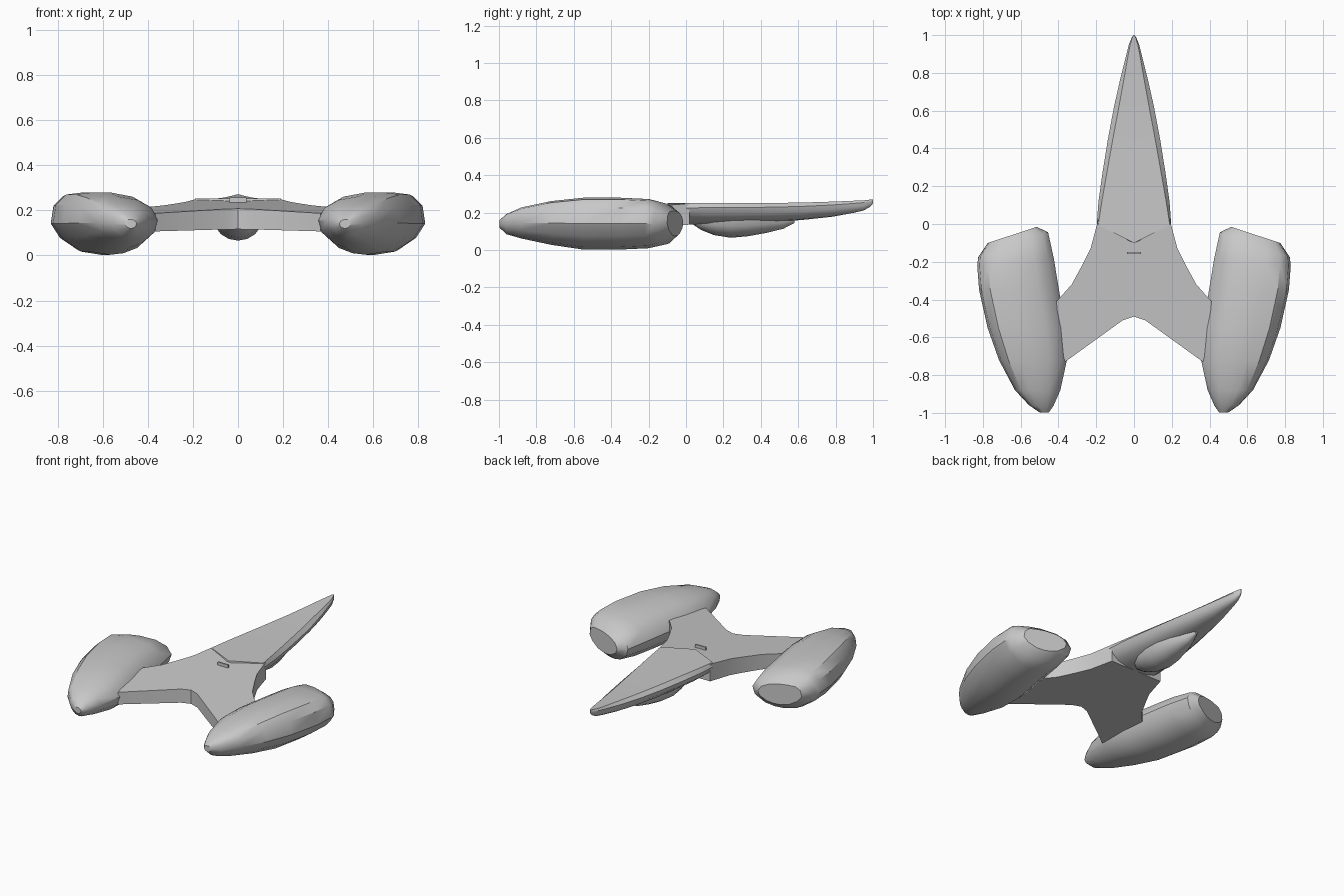
import bpy
import math

cube = bpy.data.objects.get("Cube")
if cube:
    bpy.data.objects.remove(cube, do_unlink=True)

grey = bpy.data.materials.new("hull grey")
grey.use_nodes = True
grey.diffuse_color = (0.58, 0.58, 0.58, 1)
grey.node_tree.nodes["Principled BSDF"].inputs["Base Color"].default_value = (0.58, 0.58, 0.58, 1)


def build(name, verts, faces, angle=None):
    """Mesh object with consistent normals, optionally smooth below an angle."""
    import bmesh
    mesh = bpy.data.meshes.new(name)
    mesh.from_pydata(verts, [], faces)
    bm = bmesh.new()
    bm.from_mesh(mesh)
    bmesh.ops.recalc_face_normals(bm, faces=bm.faces)
    bm.to_mesh(mesh)
    bm.free()
    mesh.materials.append(grey)
    obj = bpy.data.objects.new(name, mesh)
    bpy.context.collection.objects.link(obj)
    if angle:
        bpy.ops.object.select_all(action='DESELECT')
        obj.select_set(True)
        bpy.context.view_layer.objects.active = obj
        bpy.ops.object.shade_smooth_by_angle(angle=math.radians(angle))
    return obj


def loft(name, rings, angle):
    """Skin a list of equal rings and close both ends."""
    n = len(rings[0])
    verts = [p for ring in rings for p in ring]
    faces = [(r * n + i, r * n + (i + 1) % n, (r + 1) * n + (i + 1) % n, (r + 1) * n + i)
             for r in range(len(rings) - 1) for i in range(n)]
    faces.append(tuple(range(n)))
    faces.append(tuple(range(len(verts) - n, len(verts))))
    return build(name, verts, faces, angle)


# Engine pods: section outline, outer side at +1, and stations along the length
section = [(1, 0), (.94, .6), (.72, .93), (.35, 1), (0, 1), (-.5, .86), (-.85, .56),
           (-1, .1), (-.92, -.35), (-.6, -.78), (-.3, -.95), (0, -1), (.4, -.9), (.8, -.48)]
# y, inner x, outer x, bottom z, top z, slant of the ring
stations = [(-.997, .45, .50, .12, .16, 0), (-.96, .425, .555, .085, .193, 0),
            (-.88, .39, .63, .062, .228, 0), (-.72, .355, .715, .028, .262, 0),
            (-.55, .365, .775, .003, .28, 0), (-.35, .397, .82, .003, .28, 0),
            (-.2, .425, .83, .01, .273, .1), (-.11, .455, .825, .03, .25, .36),
            (-.058, .515, .775, .075, .21, .33)]


def pod(name, side):
    rings = []
    for y, x0, x1, z0, z1, slant in stations:
        cx, hx, cz, hz = (x0 + x1) / 2, (x1 - x0) / 2, (z0 + z1) / 2, (z1 - z0) / 2
        rings.append([(side * (cx + u * hx), y - slant * u * hx, cz + v * hz) for u, v in section])
    loft(name, rings, 36)


pod("left_pod", 1)
pod("right_pod", -1)

# Forked wing plate: half outline mirrored, sloping down towards the front
half = [(.19, .02), (.23, -.13), (.27, -.21), (.33, -.32), (.41, -.41), (.40, -.6),
        (.365, -.73), (.06, -.51)]
outline = half + [(0, -.49)] + [(-x, y) for x, y in reversed(half)]
top = [(x, y, .249 + .085 * min(y, 0)) for x, y in outline]
bottom = [(x, y, .136 + .04 * min(y, 0)) for x, y in outline]
n = len(outline)
# Triangle-friendly quads join each left point to its mirrored partner
mid = n // 2
verts = top + bottom
faces = [(i, (i + 1) % n, (i + 1) % n + n, i + n) for i in range(n)]
faces += [tuple(range(n)), tuple(range(2 * n - 1, n - 1, -1))]
build("wing_plate", verts, faces, 25)

# Long pointed nose: flat top with a narrow chamfer and a rounded keel
# y, half width, half width of the top, keel z, top z, rounding of the rear edge
nose = [(.0, .197, .19, .135, .252, .1), (.12, .188, .17, .136, .252, 0),
        (.27, .167, .144, .141, .252, 0), (.45, .138, .112, .149, .252, 0),
        (.62, .106, .08, .161, .254, 0), (.78, .07, .051, .178, .259, 0),
        (.9, .04, .03, .2, .264, 0), (.95, .027, .02, .212, .266, 0),
        (.985, .013, .009, .232, .27, 0), (1, .003, .002, .25, .271, 0)]
rings = []
for y, w, wt, z0, z1, back in nose:
    h = z1 - z0
    side = [(wt, z1), (w, z1 - .22 * h), (.93 * w, z1 - .52 * h),
            (.72 * w, z1 - .8 * h), (.4 * w, z1 - .95 * h)]
    ring = [(0, z1)] + side + [(0, z0)] + [(-x, z) for x, z in reversed(side)]
    rings.append([(x, y - back * (1 - (x / w) ** 2), z) for x, z in ring])
loft("nose_hull", rings, 32)

# Belly blister under the nose: y, half width, lowest z
blister = [(.04, .03, .135), (.08, .07, .108), (.15, .1, .08), (.24, .108, .066),
           (.33, .1, .074), (.43, .075, .092), (.52, .04, .114), (.58, .01, .145)]
rings = []
for y, w, z in blister:
    arc = [math.pi * i / 8 for i in range(9)]
    rings.append([(w * math.cos(a), y, .165 - (.165 - z) * math.sin(a)) for a in arc])
loft("belly_blister", rings, 40)

# Small sensor block behind the nose
block = [[(x, y, z) for x, z in ((-.038, .225), (.038, .225), (.038, .256), (-.038, .256))]
         for y in (-.158, -.148)]
loft("sensor_block", block, None)
